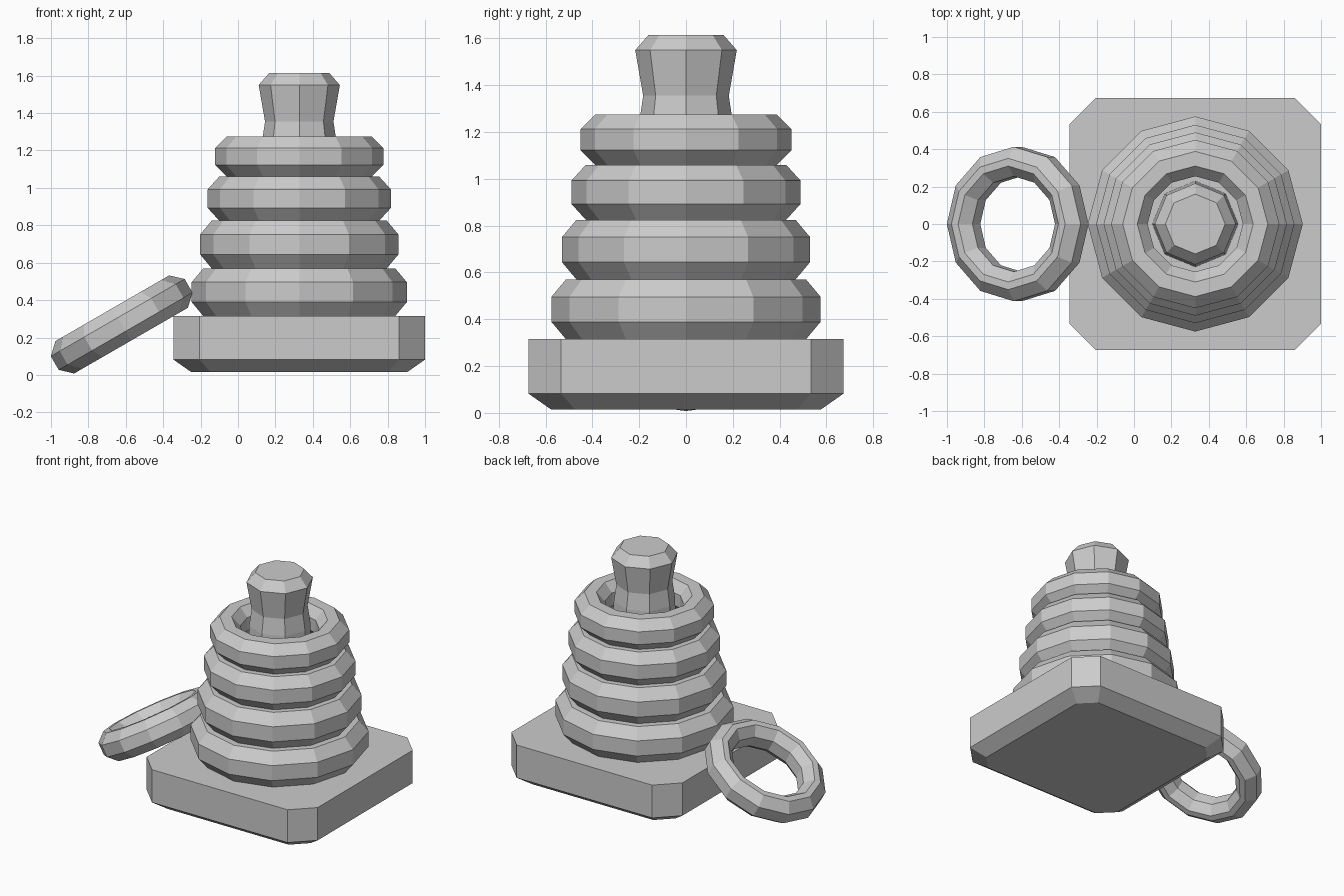
import bpy, bmesh
from math import cos, sin, pi, radians

if "Cube" in bpy.data.objects:
    bpy.data.objects.remove(bpy.data.objects["Cube"])

CX = 0.3275  # tower axis


def make_object(name, verts, faces, loc=(0, 0, 0), tilt=0):
    mesh = bpy.data.meshes.new(name)
    mesh.from_pydata(verts, [], faces)
    bm = bmesh.new()
    bm.from_mesh(mesh)
    bmesh.ops.recalc_face_normals(bm, faces=bm.faces)
    bm.to_mesh(mesh)
    bm.free()
    ob = bpy.data.objects.new(name, mesh)
    ob.location = loc
    ob.rotation_euler = (0, tilt, 0)
    bpy.context.collection.objects.link(ob)
    return ob


def loft(name, loops, closed=False, loc=(0, 0, 0), tilt=0):
    """Bridge equal-length loops; cap the ends, or join last to first."""
    n, m = len(loops[0]), len(loops)
    verts = [v for loop in loops for v in loop]
    faces = []
    for j in range(m if closed else m - 1):
        a, b = j * n, (j + 1) % m * n
        faces += [(a + i, a + (i + 1) % n, b + (i + 1) % n, b + i) for i in range(n)]
    if not closed:
        faces += [tuple(range(n)), tuple(range((m - 1) * n, m * n))]
    return make_object(name, verts, faces, loc, tilt)


def circle(r, z, n):
    return [(r * cos(2 * pi * i / n), r * sin(2 * pi * i / n), z) for i in range(n)]


def cut_square(s, c, z):
    return [(s, c, z), (c, s, z), (-c, s, z), (-s, c, z),
            (-s, -c, z), (-c, -s, z), (c, -s, z), (s, -c, z)]


def ring(name, r, h, loc, tilt=0):
    profile = [(r, -.42 * h), (r, .42 * h), (r - .062, h), (.31, h),
               (.255, .42 * h), (.255, -.42 * h), (.31, -h), (r - .062, -h)]
    return loft(name, [circle(a, z, 12) for a, z in profile], True, loc, tilt)


# Base block with cut corners and bevelled underside
loft("base", [cut_square(.577, .475, .015), cut_square(.6725, .533, .082),
              cut_square(.6725, .533, .315)], loc=(CX, 0, 0))

# Flared octagonal post
post = [(.23, .30), (.20, 1.24), (.183, 1.355), (.217, 1.55), (.16, 1.615)]
loft("post", [circle(r, z, 8) for r, z in post], loc=(CX, 0, 0))

# Stacked rings
stack = [(.575, .315, .57), (.53, .57, .825), (.49, .825, 1.06), (.45, 1.06, 1.275)]
for k, (r, z0, z1) in enumerate(stack, 1):
    ring(f"stacked_ring_{k}", r, (z1 - z0) / 2, (CX, 0, (z0 + z1) / 2))

# Loose ring leaning on the tower
ring("leaning_ring", .413, .1, (-.622, 0, .27), radians(-30))
